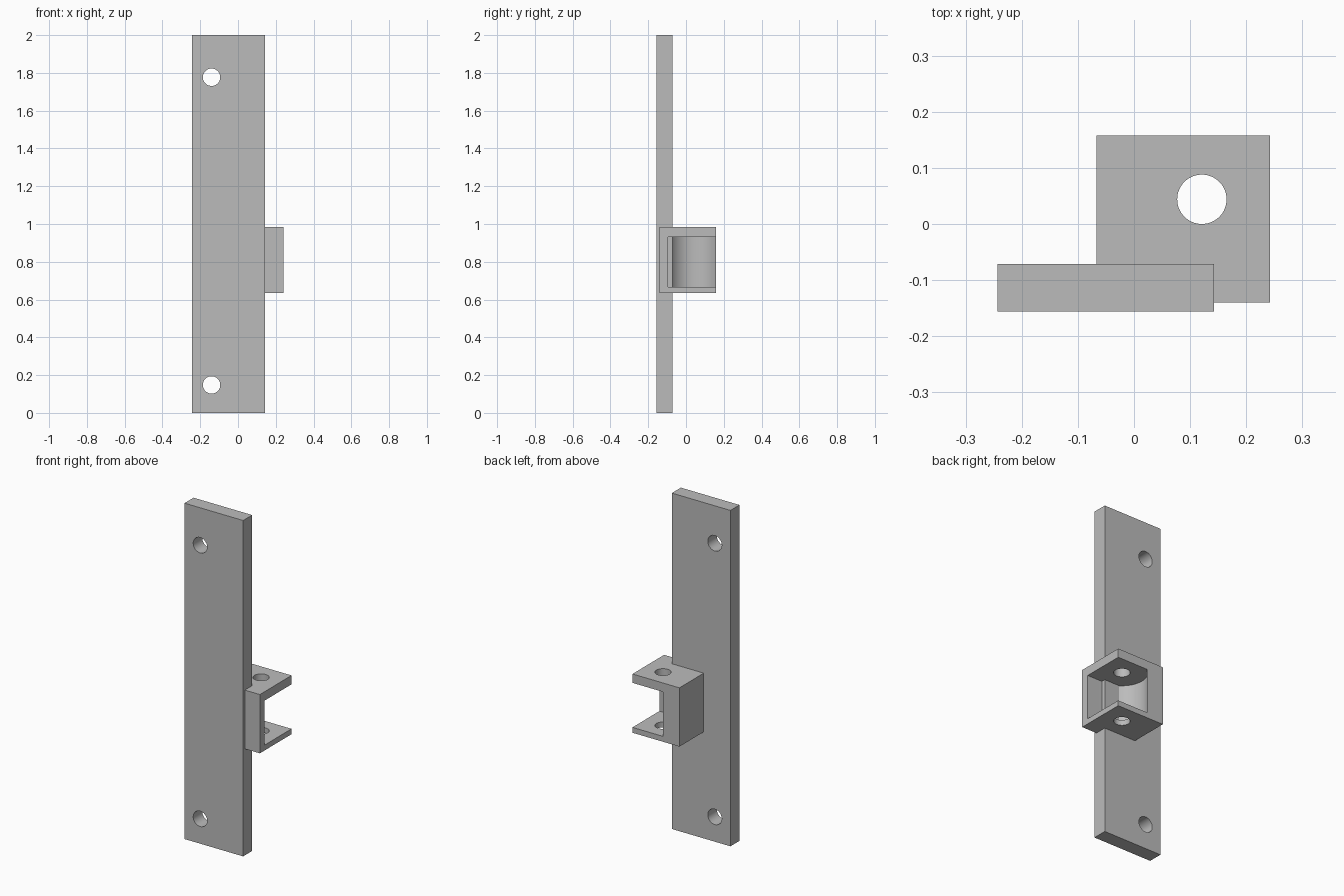
import bpy
import bmesh
from math import cos, sin, pi
from mathutils import Matrix

cube = bpy.data.objects.get("Cube")
if cube:
    bpy.data.objects.remove(cube, do_unlink=True)

grey = bpy.data.materials.new("plain grey")
grey.use_nodes = True
COLOUR = (0.5, 0.5, 0.5, 1)
grey.diffuse_color = COLOUR
grey.node_tree.nodes["Principled BSDF"].inputs["Base Color"].default_value = COLOUR


def finish(name, bm):
    bmesh.ops.recalc_face_normals(bm, faces=bm.faces)
    mesh = bpy.data.meshes.new(name)
    bm.to_mesh(mesh)
    bm.free()
    mesh.materials.append(grey)
    obj = bpy.data.objects.new(name, mesh)
    bpy.context.collection.objects.link(obj)
    return obj


def prism(name, outline, z0, z1):
    """Extrude a flat xy outline from z0 to z1."""
    bm = bmesh.new()
    face = bm.faces.new([bm.verts.new((x, y, z0)) for x, y in outline])
    new = bmesh.ops.extrude_face_region(bm, geom=[face])["geom"]
    top = [v for v in new if isinstance(v, bmesh.types.BMVert)]
    bmesh.ops.translate(bm, verts=top, vec=(0, 0, z1 - z0))
    return finish(name, bm)


def box(name, x0, x1, y0, y1, z0, z1):
    return prism(name, [(x0, y0), (x1, y0), (x1, y1), (x0, y1)], z0, z1)


def rod(name, centre, radius, length, axis):
    """Round hole cutter along z or y."""
    bm = bmesh.new()
    turn = Matrix.Rotation(pi / 2, 4, "X") if axis == "y" else Matrix()
    bmesh.ops.create_cone(bm, cap_ends=True, segments=64, radius1=radius,
                          radius2=radius, depth=length,
                          matrix=Matrix.Translation(centre) @ turn)
    return finish(name, bm)


def cut(obj, cutters):
    bpy.ops.object.select_all(action="DESELECT")
    obj.select_set(True)
    bpy.context.view_layer.objects.active = obj
    for cutter in cutters:
        cutter.hide_render = True
        mod = obj.modifiers.new("cut", "BOOLEAN")
        mod.operation = "DIFFERENCE"
        mod.solver = "EXACT"
        mod.object = cutter
        bpy.ops.object.modifier_apply(modifier=mod.name)
        bpy.data.objects.remove(cutter, do_unlink=True)
    bpy.ops.object.shade_smooth_by_angle(angle=pi / 6)


# Long mounting plate with a screw hole near each end
plate = box("mounting_plate", -0.243, 0.143, -0.156, -0.071, 0, 2)
cut(plate, [rod("screw_hole", (-0.14, -0.11, z), 0.046, 0.4, "y")
            for z in (0.148, 1.777)])

# Hinge bracket: block with a rounded pocket, open to the side and back
PIN_X, PIN_Y, POCKET_R = 0.121, 0.044, 0.139
bracket = box("hinge_bracket", -0.067, 0.242, -0.14, 0.158, 0.634, 0.984)
steps = 48
arc = [(PIN_X + POCKET_R * cos(a), PIN_Y + POCKET_R * sin(a))
       for a in (pi / 2 + pi * i / steps for i in range(steps + 1))]
pocket_outline = arc + [(0.4, PIN_Y - POCKET_R), (0.4, PIN_Y + POCKET_R)]
pocket = prism("pocket", pocket_outline, 0.666, 0.931)
pin_hole = rod("pin_hole", (PIN_X, PIN_Y, 0.81), 0.044, 0.6, "z")
cut(bracket, [pocket, pin_hole])
